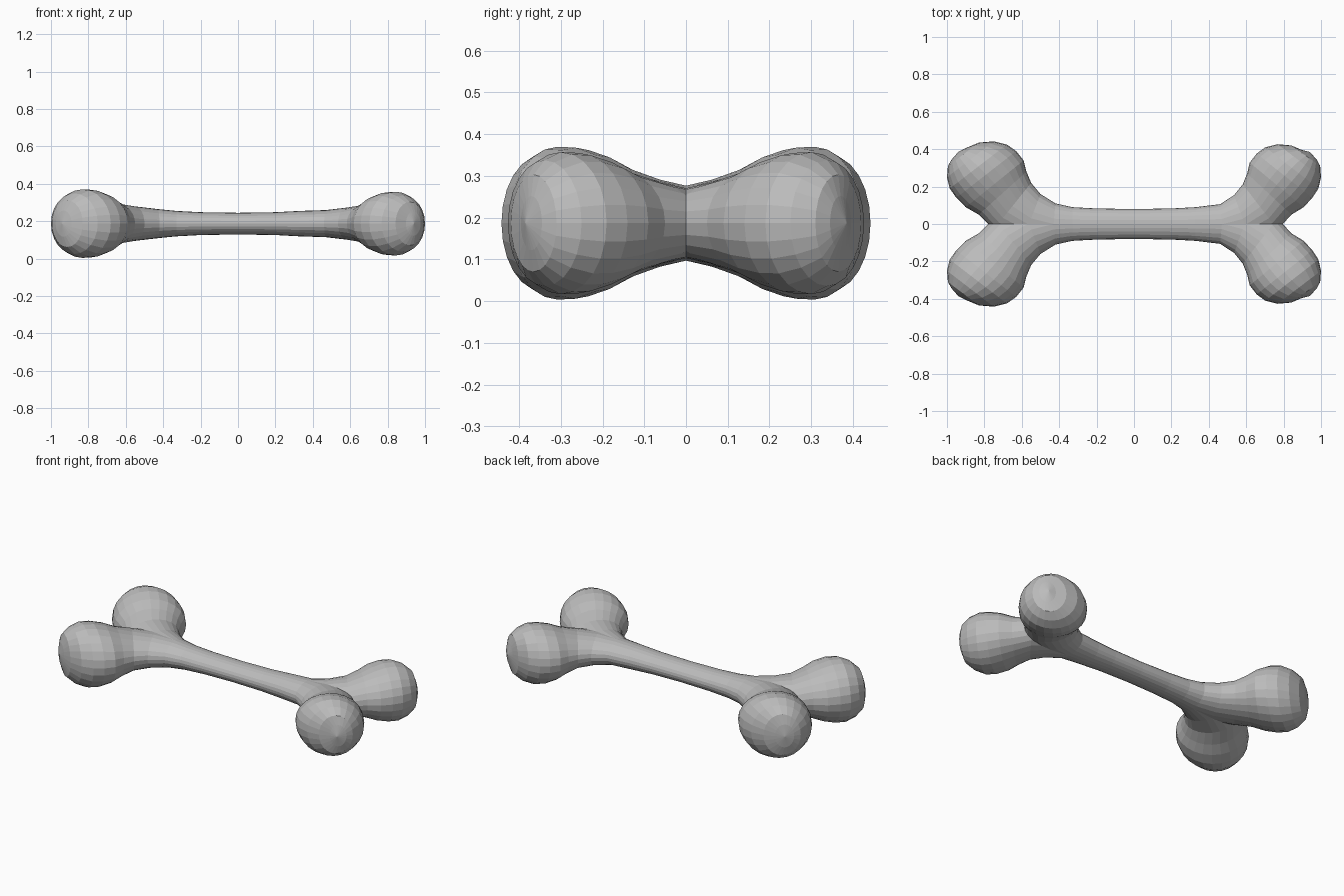
import bpy, bmesh
from math import cos, sin, pi
from mathutils import Vector

cube = bpy.data.objects.get("Cube")
if cube:
    bpy.data.objects.remove(cube)

SIDES = 24
MID_Z = 0.187

# Front half of one end: outer x, outer y, inner x, inner y, half height
SECTIONS = [
    (0.20, -0.083, 0.20, 0.083, 0.061),
    (0.33, -0.09, 0.33, 0.09, 0.068),
    (0.42, -0.11, 0.44, 0.11, 0.078),
    (0.50, -0.16, 0.60, 0.10, 0.092),
    (0.55, -0.22, 0.75, 0.03, 0.108),
    (0.575, -0.28, 0.83, -0.05, 0.135),
    (0.59, -0.34, 0.90, -0.09, 0.163),
    (0.63, -0.39, 0.95, -0.14, 0.181),
    (0.68, -0.425, 0.985, -0.19, 0.183),
    (0.75, -0.442, 1.0, -0.25, 0.162),
    (0.83, -0.435, 0.995, -0.31, 0.125),
    (0.89, -0.41, 0.975, -0.345, 0.07),
]
TIP = (0.94, -0.385)


def ring(bm, side, section, size=1.0):
    """Upright oval spanning the outer and inner points of a section."""
    ox, oy, ix, iy, height = section
    if ox > 0.4:
        ox, ix = 1 - (1 - ox) * size, 1 - (1 - ix) * size
        height *= size
        oy *= 0.5 + size / 2
    outer, inner = Vector((side * ox, oy, MID_Z)), Vector((side * ix, iy, MID_Z))
    centre, half = (outer + inner) / 2, (outer - inner) / 2
    return [bm.verts.new(centre + half * cos(a) + Vector((0, 0, height * sin(a))))
            for a in (2 * pi * i / SIDES for i in range(SIDES))]


# Loft one continuous tube from the right knob through the shaft to the left knob
bm = bmesh.new()
rings = [ring(bm, -1, s) for s in reversed(SECTIONS)]
rings.append(ring(bm, 1, (0, -0.08, 0, 0.08, 0.058)))
rings += [ring(bm, 1, s, 0.93) for s in SECTIONS]
for a, b in zip(rings, rings[1:]):
    for i in range(SIDES):
        j = (i + 1) % SIDES
        bm.faces.new((a[i], a[j], b[j], b[i]))
for side, end in ((-1, rings[0]), (1, rings[-1])):
    tip = bm.verts.new((side * TIP[0], TIP[1], MID_Z))
    for i in range(SIDES):
        bm.faces.new((end[i], end[(i + 1) % SIDES], tip))
bmesh.ops.recalc_face_normals(bm, faces=bm.faces)

# Keep the front half; the mirror supplies the back
bmesh.ops.bisect_plane(bm, geom=bm.verts[:] + bm.edges[:] + bm.faces[:],
                       plane_co=(0, 0, 0), plane_no=(0, 1, 0), clear_outer=True)
mesh = bpy.data.meshes.new("bone")
bm.to_mesh(mesh)
bm.free()
bone = bpy.data.objects.new("bone", mesh)
bpy.context.collection.objects.link(bone)
mirror = bone.modifiers.new("front_to_back", 'MIRROR')
mirror.use_axis = (False, True, False)
mirror.use_clip = True

# Plain grey
grey = bpy.data.materials.new("bone_grey")
grey.use_nodes = True
colour = (0.5, 0.5, 0.5, 1)
grey.diffuse_color = colour
grey.node_tree.nodes["Principled BSDF"].inputs["Base Color"].default_value = colour
mesh.materials.append(grey)
